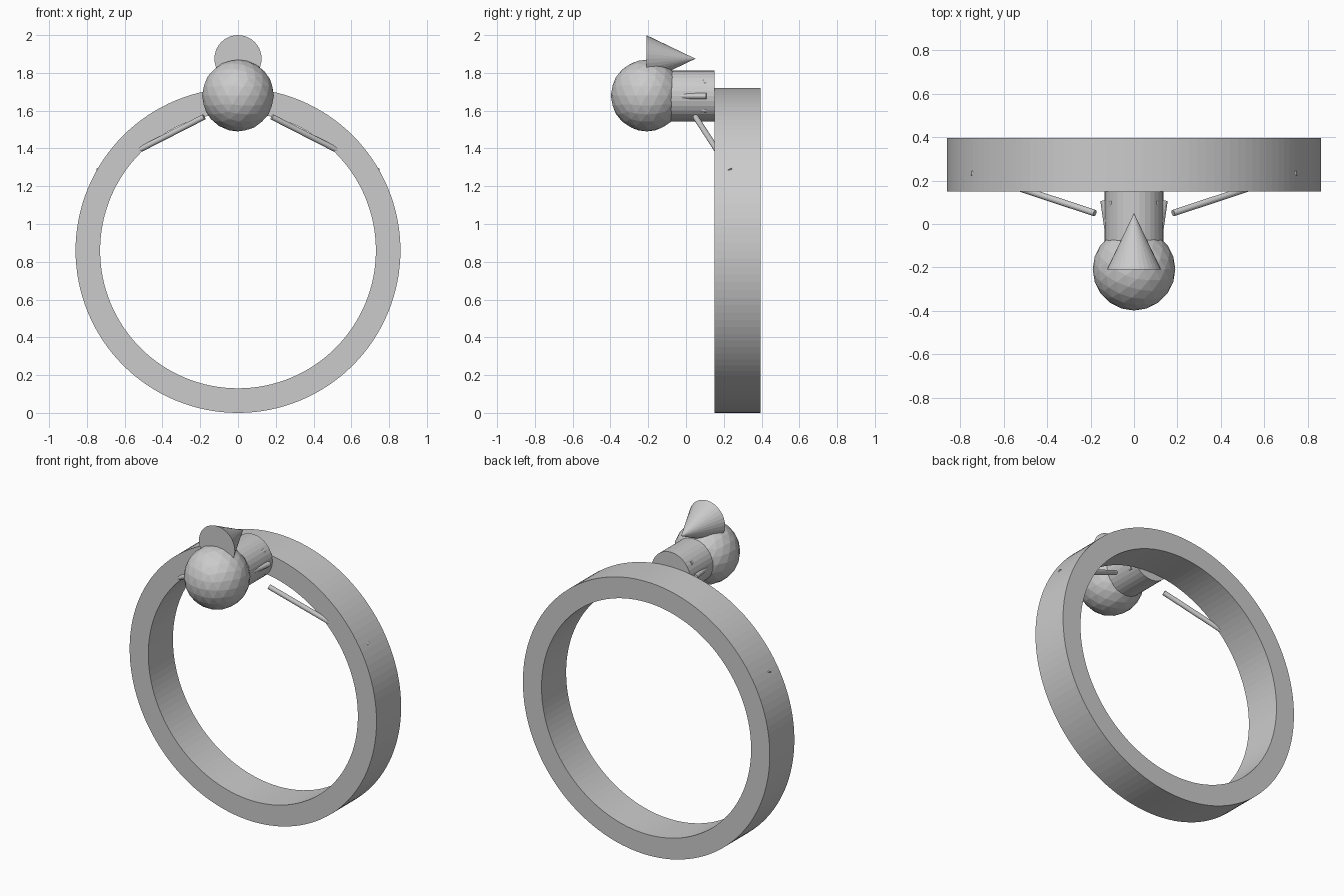
import bpy, bmesh, math
from mathutils import Vector

if "Cube" in bpy.data.objects:
    bpy.data.objects.remove(bpy.data.objects["Cube"])


def finish(name, bm):
    bmesh.ops.recalc_face_normals(bm, faces=bm.faces)
    mesh = bpy.data.meshes.new(name)
    bm.to_mesh(mesh)
    bm.free()
    obj = bpy.data.objects.new(name, mesh)
    bpy.context.collection.objects.link(obj)
    return obj


def rod(name, a, b, r1, r2=None, segments=32):
    """Cylinder or cone running from point a to point b."""
    a, b = Vector(a), Vector(b)
    bm = bmesh.new()
    bmesh.ops.create_cone(bm, cap_ends=True, segments=segments, radius1=r1,
                          radius2=r1 if r2 is None else r2, depth=(b - a).length)
    obj = finish(name, bm)
    obj.location = (a + b) / 2
    obj.rotation_mode = 'QUATERNION'
    obj.rotation_quaternion = (b - a).to_track_quat('Z', 'Y')
    return obj


# Large flat ring: rectangular section swept around the y axis
SEG, RING_Z = 128, 0.86
bm = bmesh.new()
loops = []
for i in range(SEG):
    t = 2 * math.pi * i / SEG
    loops.append([bm.verts.new((r * math.sin(t), y, RING_Z + r * math.cos(t)))
                  for r, y in ((0.86, 0.15), (0.86, 0.395), (0.73, 0.395), (0.73, 0.15))])
for i in range(SEG):
    p, q = loops[i], loops[(i + 1) % SEG]
    for k in range(4):
        m = (k + 1) % 4
        bm.faces.new((p[k], p[m], q[m], q[k]))
finish("ring_band", bm)

# Faceted ball in front of the ring top
bm = bmesh.new()
bmesh.ops.create_icosphere(bm, subdivisions=3, radius=0.19)
ball = finish("ball", bm)
ball.location = (0, -0.208, 1.68)

# Neck joining ball and ring, and the cone lying on top
rod("neck", (0, -0.08, 1.677), (0, 0.15, 1.677), 0.135)
rod("top_cone", (0, -0.21, 1.875), (0, 0.05, 1.875), 0.125, 0)

# Side struts and small prongs, mirrored left and right
for side, s in (("left", -1), ("right", 1)):
    rod(f"strut_{side}", (s * 0.18, 0.05, 1.567), (s * 0.742, 0.236, 1.28), 0.015, segments=16)
    rod(f"prong_{side}_middle", (s * 0.115, -0.06, 1.677), (s * 0.139, 0.108, 1.677), 0.016, segments=12)
    for level, dz in (("lower", -1), ("upper", 1)):
        rod(f"prong_{side}_{level}", (s * 0.085, -0.06, 1.677 + dz * 0.055),
            (s * 0.102, 0.108, 1.677 + dz * 0.073), 0.014, segments=12)
